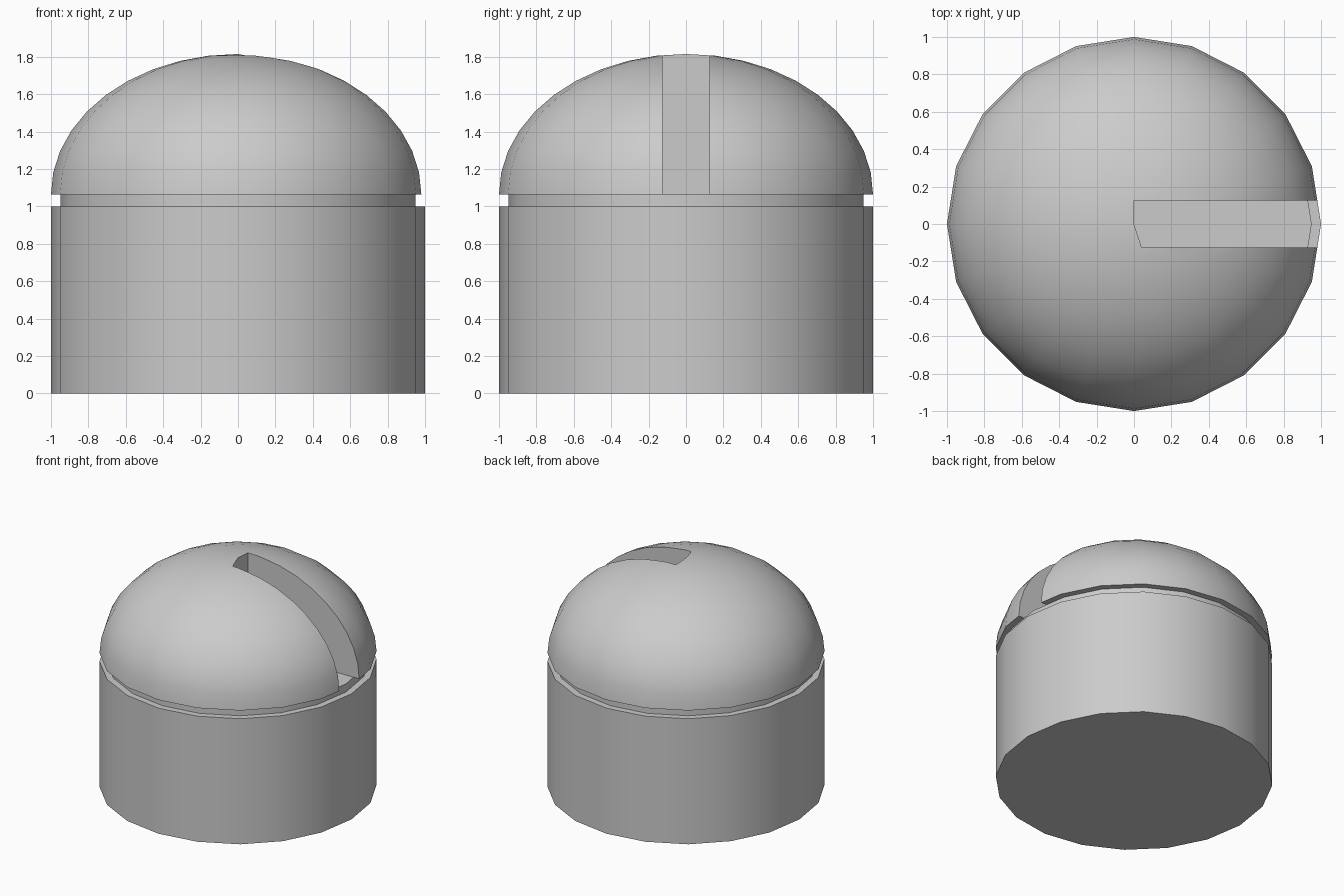
import bpy, bmesh
from math import sin, cos, pi, radians

if "Cube" in bpy.data.objects:
    bpy.data.objects.remove(bpy.data.objects["Cube"])

SIDES = 20


def lathe(name, profile):
    """Closed solid of revolution from (radius, z) points, bottom to top."""
    bm = bmesh.new()
    rings = []
    for r, z in profile:
        if r < 1e-5:
            rings.append([bm.verts.new((0, 0, z))])
        else:
            rings.append([bm.verts.new((r * cos(2 * pi * i / SIDES),
                                        r * sin(2 * pi * i / SIDES), z))
                          for i in range(SIDES)])
    for a, b in zip(rings, rings[1:]):
        for i in range(SIDES):
            j = (i + 1) % SIDES
            if len(b) == 1:
                bm.faces.new((a[i], a[j], b[0]))
            else:
                bm.faces.new((a[i], a[j], b[j], b[i]))
    bm.faces.new(rings[0][::-1])
    if len(rings[-1]) > 1:
        bm.faces.new(rings[-1])
    mesh = bpy.data.meshes.new(name)
    bm.to_mesh(mesh)
    bm.free()
    obj = bpy.data.objects.new(name, mesh)
    bpy.context.collection.objects.link(obj)
    return obj


def smooth(obj):
    bpy.ops.object.select_all(action='DESELECT')
    obj.select_set(True)
    bpy.context.view_layer.objects.active = obj
    bpy.ops.object.shade_smooth_by_angle(angle=radians(30))


# Round building with the recessed neck the dome turns on
RIM = 1.065
base = lathe("round_base", [(1, 0), (1, 1), (0.95, 1), (0.95, RIM)])
smooth(base)

# Flattened half-sphere dome
dome = lathe("dome", [(cos(pi / 20 * i), RIM + 0.75 * sin(pi / 20 * i))
                      for i in range(11)])

# Viewing slot cut from the centre out towards +x
bpy.ops.mesh.primitive_cube_add(size=1, location=(0.75, 0, 1.5))
cutter = bpy.context.object
cutter.name = "slot_cutter"
cutter.scale = (1.5, 0.25, 1.2)
cutter.hide_render = True

cut = dome.modifiers.new("slot", 'BOOLEAN')
cut.operation = 'DIFFERENCE'
cut.solver = 'EXACT'
cut.object = cutter
bpy.context.view_layer.objects.active = dome
bpy.ops.object.modifier_apply(modifier=cut.name)
bpy.data.objects.remove(cutter)
smooth(dome)
